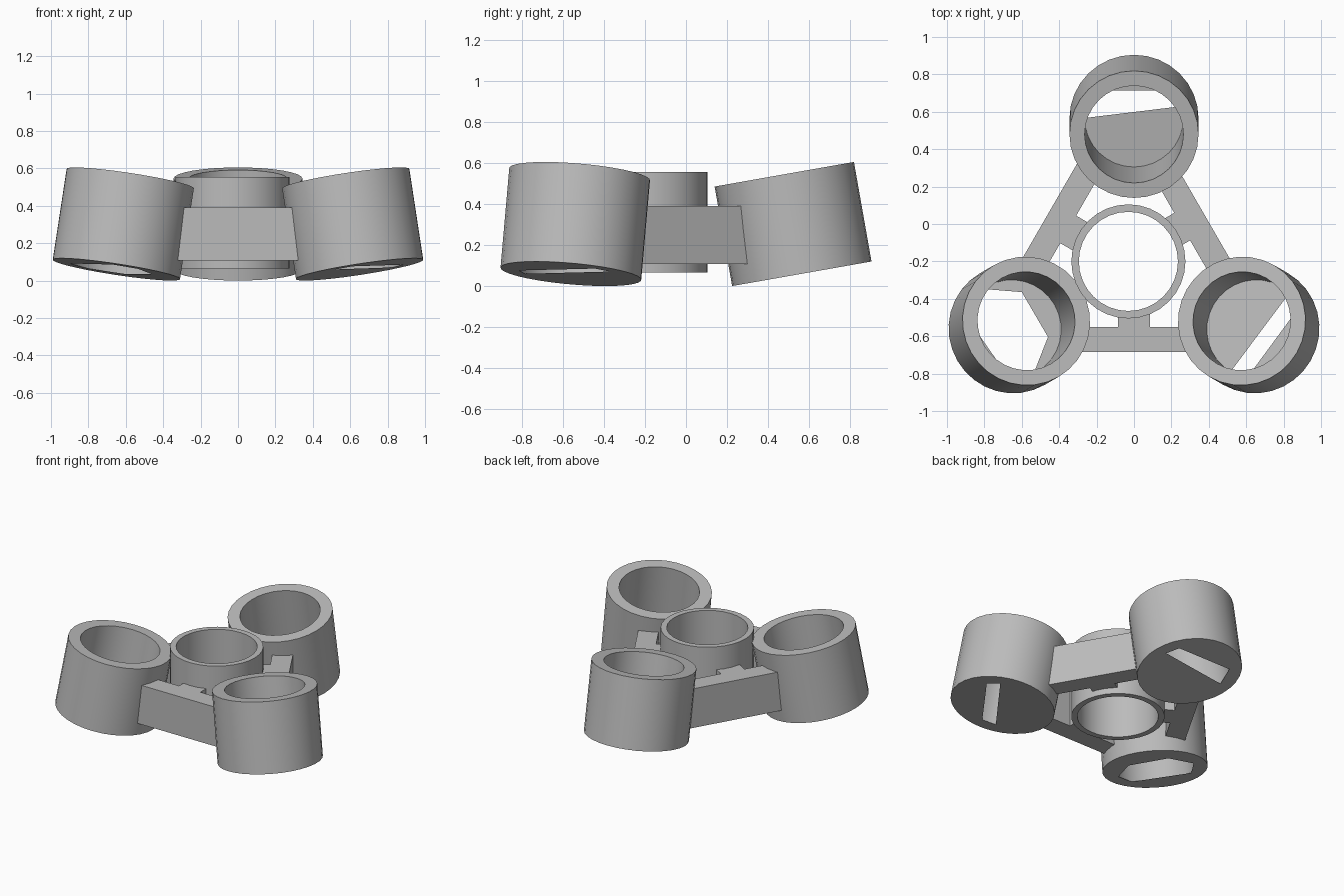
import bpy, bmesh
from math import radians, cos, sin, pi
from mathutils import Matrix, Vector

cube = bpy.data.objects.get("Cube")
if cube:
    bpy.data.objects.remove(cube, do_unlink=True)

grey = bpy.data.materials.new("plain_grey")
grey.use_nodes = True
colour = (0.5, 0.5, 0.5, 1)
grey.diffuse_color = colour
grey.node_tree.nodes["Principled BSDF"].inputs["Base Color"].default_value = colour

SEG = 32
HUB = Vector((0, -0.186, 0))
RING = Vector((-0.03, -0.2, 0))
TILT = radians(10)


def finish(bm, name, matrix=Matrix(), smooth=False):
    bmesh.ops.recalc_face_normals(bm, faces=bm.faces)
    mesh = bpy.data.meshes.new(name)
    bm.to_mesh(mesh)
    bm.free()
    obj = bpy.data.objects.new(name, mesh)
    bpy.context.collection.objects.link(obj)
    obj.matrix_world = matrix
    mesh.materials.append(grey)
    if smooth:
        bpy.ops.object.select_all(action="DESELECT")
        obj.select_set(True)
        bpy.context.view_layer.objects.active = obj
        bpy.ops.object.shade_smooth_by_angle(angle=radians(30))
    return obj


def tube(bm, profile, closed):
    """Lathe a list of (radius, height) points; returns the vertex loops."""
    loops = [[bm.verts.new((r * cos(2 * pi * i / SEG), r * sin(2 * pi * i / SEG), z))
              for i in range(SEG)] for r, z in profile]
    pairs = list(zip(loops, loops[1:]))
    if closed:
        pairs.append((loops[-1], loops[0]))
    for a, b in pairs:
        for i in range(SEG):
            j = (i + 1) % SEG
            bm.faces.new((a[i], a[j], b[j], b[i]))
    return loops


def cup(name, angle, hole):
    """Inward-tilted cup whose flat floor has an angular opening."""
    outer, inner, half = 0.345, 0.264, 0.2463
    turn = Matrix.Rotation(angle, 4, "Z")
    centre = HUB + turn @ Vector((0.708, 0, 0.3025))
    matrix = Matrix.Translation(centre) @ turn @ Matrix.Rotation(-TILT, 4, "Y")
    base = matrix @ Vector((0, 0, -half))
    bm = bmesh.new()
    loops = tube(bm, [(outer, -half), (outer, half), (inner, half), (inner, -half)], False)
    # opening in the floor, kept inside the inner wall
    corners = []
    for x, y in hole:
        p = turn.inverted() @ Vector((x - base.x, y - base.y, 0))
        p.x /= cos(TILT)
        if p.length > inner - 0.002:
            p.length = inner - 0.002
        corners.append(bm.verts.new((p.x, p.y, -half)))
    rim = [bm.edges.get((loops[0][i], loops[0][(i + 1) % SEG])) for i in range(SEG)]
    cut = [bm.edges.new((a, b)) for a, b in zip(corners, corners[1:] + corners[:1])]
    bmesh.ops.triangle_fill(bm, use_beauty=True, use_dissolve=False,
                            edges=rim + cut, normal=(0, 0, -1))
    finish(bm, name, matrix, True)


def bar(name, angle, near, far, bottom_half, top_half, shift=0.0):
    """Bar between two distances from the hub, spanning crosswise."""
    bm = bmesh.new()
    bmesh.ops.create_cube(bm, size=1)
    for v in bm.verts:
        half = top_half if v.co.z > 0 else bottom_half
        v.co = (far if v.co.x > 0 else near,
                shift + (half if v.co.y > 0 else -half),
                0.39 if v.co.z > 0 else 0.108)
    finish(bm, name, Matrix.Translation(HUB) @ Matrix.Rotation(angle, 4, "Z"))


# Three cups, each with its own floor opening
cup("back_cup", radians(90),
    [(-0.264, 0.567), (0.255, 0.63), (0.216, 0.717), (-0.216, 0.717)])
cup("left_cup", radians(-30),
    [(0.52, -0.785), (0.835, -0.365), (0.885, -0.443), (0.61, -0.815)])
cup("right_cup", radians(210),
    [(-0.80, -0.348), (-0.60, -0.364), (-0.46, -0.604),
     (-0.535, -0.795), (-0.67, -0.82), (-0.90, -0.49)])

# Open ring in the middle
bm = bmesh.new()
tube(bm, [(0.305, 0.065), (0.305, 0.555), (0.265, 0.555), (0.265, 0.065)], True)
finish(bm, "centre_ring", Matrix.Translation(RING), True)

# Beams joining the cups, and short spokes holding the ring
for side, degrees, far, shift in (("front", -90, 0.499, 0),
                                  ("left", 30, 0.444, 0.02),
                                  ("right", 150, 0.518, 0.04)):
    angle = radians(degrees)
    near = far - 0.135
    outward = Vector((cos(angle), sin(angle), 0))
    bar(side + "_beam", angle, near, far, 0.33, 0.308)
    start = (RING - HUB).dot(outward) + 0.285
    bar(side + "_spoke", angle, start, near + 0.01, 0.085, 0.085, shift)
